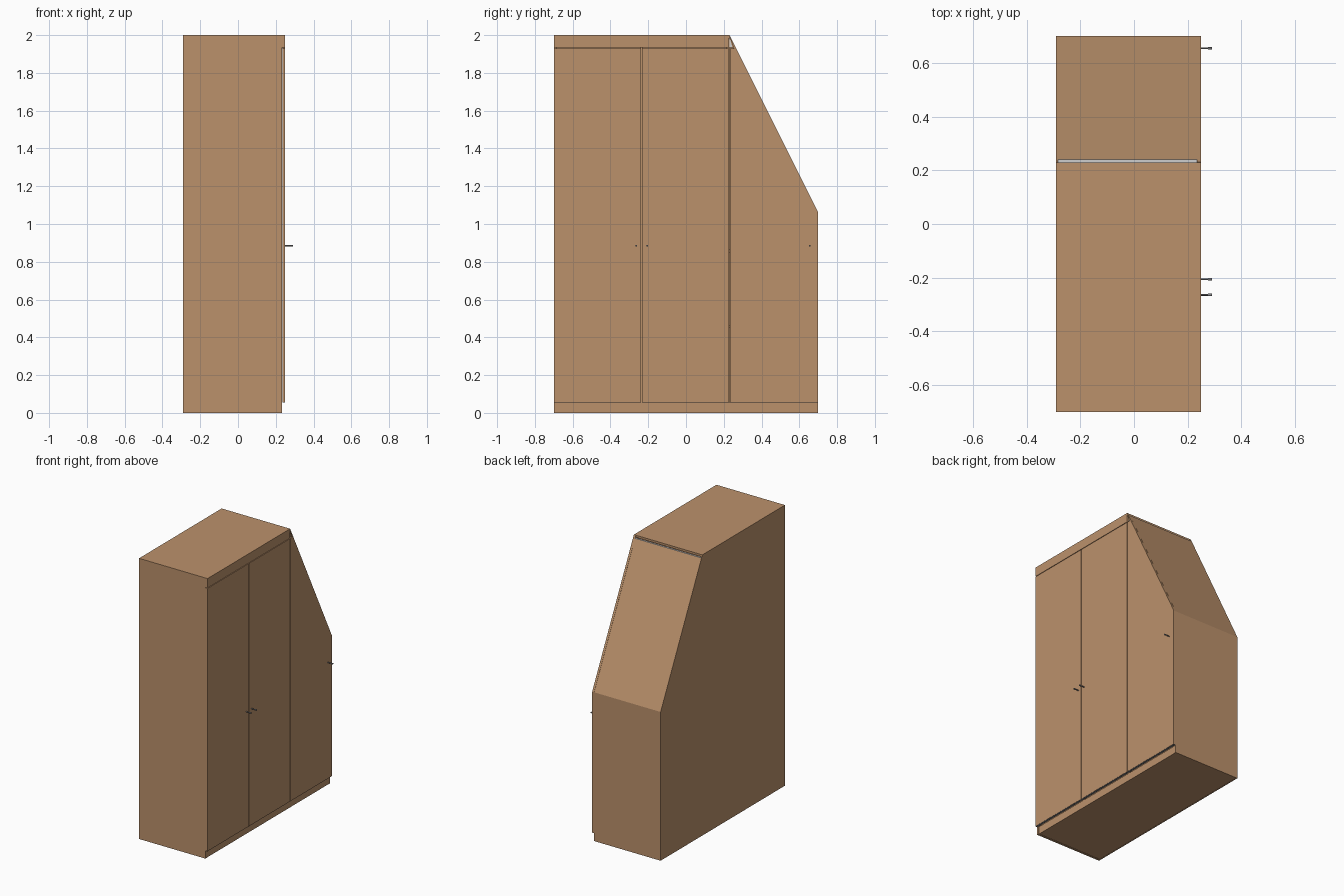
import bpy, bmesh, math
from mathutils import Matrix

if "Cube" in bpy.data.objects:
    bpy.data.objects.remove(bpy.data.objects["Cube"])


def material(name, rgb):
    m = bpy.data.materials.new(name)
    m.diffuse_color = (*rgb, 1)
    m.use_nodes = True
    m.node_tree.nodes["Principled BSDF"].inputs["Base Color"].default_value = m.diffuse_color
    return m


WOOD = material("tan_wood", (0.50, 0.285, 0.148))
METAL = material("grey_metal", (0.22, 0.22, 0.23))
EDGE = material("pale_edging", (0.62, 0.62, 0.62))


def finish(name, bm, mat):
    bmesh.ops.recalc_face_normals(bm, faces=bm.faces)
    me = bpy.data.meshes.new(name)
    bm.to_mesh(me)
    bm.free()
    me.materials.append(mat)
    ob = bpy.data.objects.new(name, me)
    bpy.context.collection.objects.link(ob)
    return ob


def panel(name, x0, x1, profile, mat=WOOD):
    """Extrude a (y, z) outline from x0 to x1."""
    bm = bmesh.new()
    f = bm.faces.new([bm.verts.new((x0, y, z)) for y, z in profile])
    r = bmesh.ops.extrude_face_region(bm, geom=[f])
    verts = [v for v in r["geom"] if isinstance(v, bmesh.types.BMVert)]
    bmesh.ops.translate(bm, verts=verts, vec=(x1 - x0, 0, 0))
    return finish(name, bm, mat)


def rect(y0, y1, z0, z1):
    return [(y0, z0), (y1, z0), (y1, z1), (y0, z1)]


def slope_y(z):
    return 0.23 + (2.0 - z) / 2


BACK, BODY, FRONT = -0.29, 0.234, 0.25
T = 0.015            # board thickness
IN = BACK + 0.006    # inner face of the back board

# carcass
panel("back_board", BACK, IN, [(-0.7, 0), (0.7, 0), (0.7, 1.06), (0.23, 2), (-0.7, 2)])
panel("tall_side", IN, BODY, rect(-0.7, -0.7 + T, 0, 2 - T))
panel("short_side", IN, BODY, rect(0.7 - T, 0.7, 0, 1.06))
panel("top_board", IN, FRONT, rect(-0.7, 0.23, 2 - T, 2))
ZS = 1.98
panel("sloped_board", IN, BODY, [(0.7, 1.06), (slope_y(ZS), ZS),
                                 (slope_y(ZS) - 0.017, ZS), (0.683, 1.06)])
panel("sloped_board_edging", IN, BODY, rect(0.23, slope_y(ZS), ZS, ZS + 0.002), EDGE)
panel("bottom_board", IN, BODY - T, rect(-0.7 + T, 0.7 - T, 0.002, 0.055))
panel("plinth", BODY - T, BODY - 0.002, rect(-0.7 + T, 0.7 - T, 0, 0.055))

# inner dividers and shelves
for name, y in (("middle_divider", -0.235), ("right_divider", 0.222)):
    panel(name, IN, BODY - 0.002, rect(y - T / 2, y + T / 2, 0.055, 1.975))
for i, z in enumerate((0.45, 0.85)):
    panel(f"shelf_{i + 1}", IN, BODY - 0.01, rect(0.23, 0.685, z, z + T))

# front fascia with the small open corner beside it
panel("fascia", BODY, FRONT, rect(-0.7, 0.228, 1.934, 2 - T))
panel("corner_edging", BODY, BODY + 0.002,
      [(0.229, 1.934), (0.246, 1.934), (0.23, 1.99)], EDGE)
panel("sloped_lip", BODY, FRONT, [(slope_y(1.93), 1.93), (0.231, 1.998),
                                  (0.229, 1.996), (slope_y(1.93) - 0.012, 1.93)])

# doors
Z0, Z1 = 0.058, 1.93
doors = {
    "left_door": rect(-0.7, -0.237, Z0, Z1),
    "middle_door": rect(-0.233, 0.228, Z0, Z1),
    "right_door": [(0.232, Z0), (0.7, Z0), (0.7, 1.06), (slope_y(Z1), Z1), (0.232, Z1)],
}
for name, outline in doors.items():
    panel(name, BODY + 0.001, FRONT, outline)
    ys = [p[0] for p in outline]
    panel(name + "_bottom_edge", BODY + 0.001, FRONT - 0.001,
          rect(min(ys), max(ys), Z0 - 0.002, Z0), METAL)

# handles: slim stem with a slightly wider tip
for i, y in enumerate((-0.264, -0.206, 0.655)):
    bm = bmesh.new()
    for r, xa, xb in ((0.0035, 0.249, 0.28), (0.005, 0.276, 0.29)):
        m = Matrix.Translation(((xa + xb) / 2, y, 0.885)) @ Matrix.Rotation(math.pi / 2, 4, 'Y')
        bmesh.ops.create_cone(bm, cap_ends=True, segments=16, radius1=r, radius2=r,
                              depth=xb - xa, matrix=m)
    finish(f"handle_{i + 1}", bm, METAL)
